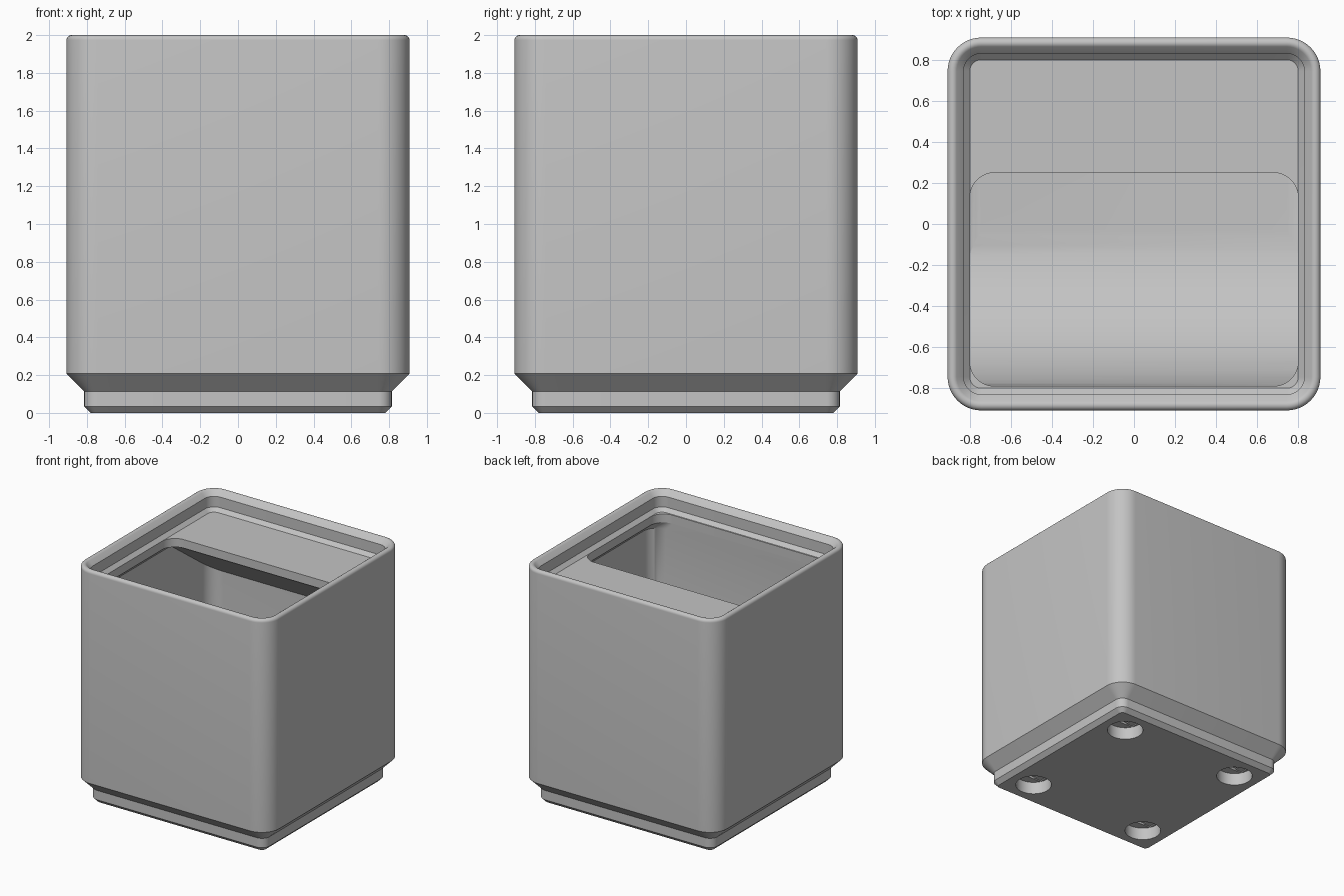
import bpy, bmesh, math

if "Cube" in bpy.data.objects:
    bpy.data.objects.remove(bpy.data.objects["Cube"])

SEG = 12  # segments per rounded corner

grey = bpy.data.materials.new("plain grey")
grey.use_nodes = True
grey.diffuse_color = (0.55, 0.55, 0.55, 1)
grey.node_tree.nodes["Principled BSDF"].inputs["Base Color"].default_value = grey.diffuse_color


def add_object(name, bm):
    bmesh.ops.recalc_face_normals(bm, faces=bm.faces)
    mesh = bpy.data.meshes.new(name)
    bm.to_mesh(mesh)
    bm.free()
    mesh.materials.append(grey)
    obj = bpy.data.objects.new(name, mesh)
    bpy.context.collection.objects.link(obj)
    return obj


def rounded_rect(hx, y0, y1, r):
    """Outline of a rounded rectangle, counter-clockwise."""
    centres = [(hx - r, y1 - r), (r - hx, y1 - r), (r - hx, y0 + r), (hx - r, y0 + r)]
    points = []
    for quarter, (cx, cy) in enumerate(centres):
        for i in range(SEG + 1):
            a = (quarter + i / SEG) * math.pi / 2
            points.append((cx + r * math.cos(a), cy + r * math.sin(a)))
    return points


def loft(name, rings):
    """Skin rings of (half width, y front, y back, radius, z) into a closed solid."""
    bm = bmesh.new()
    loops = [[bm.verts.new((x, y, z)) for x, y in rounded_rect(hx, y0, y1, r)]
             for hx, y0, y1, r, z in rings]
    for a, b in zip(loops, loops[1:]):
        for i in range(len(a)):
            j = (i + 1) % len(a)
            bm.faces.new((a[i], a[j], b[j], b[i]))
    bm.faces.new(loops[0])
    bm.faces.new(loops[-1])
    return add_object(name, bm)


def extrude_side(name, profile, hx):
    """Extrude a (y, z) profile across the width."""
    bm = bmesh.new()
    face = bm.faces.new([bm.verts.new((-hx, y, z)) for y, z in profile])
    new = bmesh.ops.extrude_face_region(bm, geom=[face])["geom"]
    bmesh.ops.translate(bm, vec=(2 * hx, 0, 0),
                        verts=[v for v in new if isinstance(v, bmesh.types.BMVert)])
    return add_object(name, bm)


def boolean(target, cutter, operation="DIFFERENCE"):
    mod = target.modifiers.new("cut", "BOOLEAN")
    mod.operation, mod.solver, mod.object = operation, "EXACT", cutter
    bpy.context.view_layer.update()
    mesh = bpy.data.meshes.new_from_object(
        target.evaluated_get(bpy.context.evaluated_depsgraph_get()))
    target.modifiers.clear()
    target.data = mesh
    bpy.data.objects.remove(cutter)


# Bin body: stepped foot, straight wall, rounded rim, stacking lip
outline = [(0.779, 0), (0.814, 0.035), (0.814, 0.114), (0.908, 0.208)]
for i in range(9):
    a = math.radians(135 * i / 8)
    outline.append((0.882 + 0.026 * math.cos(a), 1.974 + 0.026 * math.sin(a)))
outline += [(0.83, 1.957), (0.83, 1.868), (0.80, 1.838)]
body = loft("storage_bin", [(h, -h, h, h - 0.744, z) for h, z in outline])

# Cavity with filleted floor and a neck that narrows under the lip
FLOOR, WALL, FRONT, R = 0.306, 0.866, -0.792, 0.122
rings = []
for i in range(9):
    a = math.radians(90 * i / 8)
    d = (R - 0.004) * (1 - math.sin(a))
    rings.append((WALL - d, FRONT + d, WALL - d, R - d, FLOOR + R * (1 - math.cos(a))))
rings += [(WALL, FRONT, WALL, R, 1.70), (0.80, FRONT, 0.80, R, 1.766)]
cavity = loft("cavity_cutter", rings)

# Side profile: finger scoop at the front, sloped label shelf at the back
scoop_r = 0.801
profile = [(-scoop_r * math.cos(a), FLOOR - 0.001 + scoop_r * (1 - math.sin(a)))
           for a in (math.radians(90 * i / 24) for i in range(25))]
profile += [(1, FLOOR - 0.001), (1, 1.22), (0.25, 1.767), (0.25, 1.8), (-scoop_r, 1.8)]
boolean(cavity, extrude_side("scoop_and_shelf_profile", profile, 1), "INTERSECT")
boolean(body, cavity)

# Opening through the top deck
neck = [(0.80, -0.79, 0.25, R, z) for z in (1.755, 1.838 + 0.01)]
boolean(body, loft("opening_cutter", neck))


def cylinder(r, z0, z1, x, y):
    bm = bmesh.new()
    bmesh.ops.create_cone(bm, cap_ends=True, segments=40, radius1=r, radius2=r, depth=z1 - z0)
    bmesh.ops.translate(bm, vec=(x, y, (z0 + z1) / 2), verts=bm.verts)
    return add_object("hole_cutter", bm)


def box(sx, sy, z0, z1, x, y):
    bm = bmesh.new()
    bmesh.ops.create_cube(bm, size=1)
    bmesh.ops.scale(bm, vec=(sx, sy, z1 - z0), verts=bm.verts)
    bmesh.ops.translate(bm, vec=(x, y, (z0 + z1) / 2), verts=bm.verts)
    return add_object("slot_cutter", bm)


# Four round holes in the foot, each with a stepped slot in its roof
for x in (-0.569, 0.569):
    for y in (-0.569, 0.569):
        boolean(body, cylinder(0.142, -0.05, 0.105, x, y))
        boolean(body, box(0.25, 0.131, 0.08, 0.114, x, y))
        boolean(body, box(0.131, 0.131, 0.08, 0.123, x, y))

bpy.ops.object.select_all(action="DESELECT")
body.select_set(True)
bpy.context.view_layer.objects.active = body
bpy.ops.object.shade_smooth_by_angle(angle=math.radians(30))
